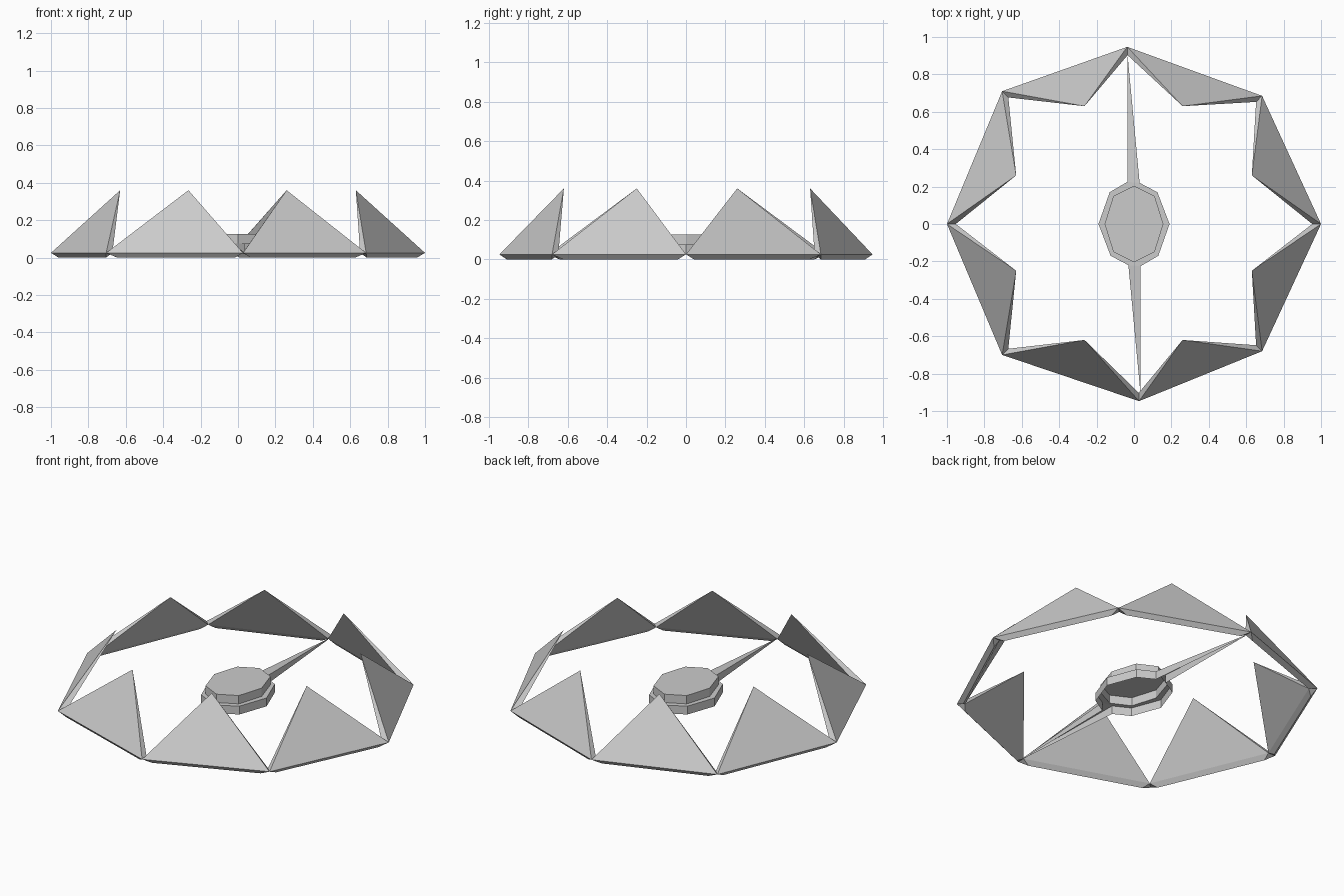
import bpy, bmesh
from mathutils import Vector

if "Cube" in bpy.data.objects:
    bpy.data.objects.remove(bpy.data.objects["Cube"])


def make_object(name, verts, faces):
    bm = bmesh.new()
    vs = [bm.verts.new(v) for v in verts]
    for f in faces:
        bm.faces.new([vs[i] for i in f])
    bmesh.ops.recalc_face_normals(bm, faces=bm.faces[:])
    me = bpy.data.meshes.new(name)
    bm.to_mesh(me)
    bm.free()
    ob = bpy.data.objects.new(name, me)
    bpy.context.collection.objects.link(ob)
    return ob


# Ring of eight leaning triangular spikes
RIM_Z, PEAK_Z = 0.025, 0.36
corners = [(1, 0), (0.685, 0.685), (-0.036, 0.947), (-0.705, 0.71),
           (-1, 0), (-0.705, -0.70), (0.027, -0.947), (0.685, -0.68)]
peaks = [(0.63, 0.26), (0.26, 0.63), (-0.265, 0.63), (-0.63, 0.26),
         (-0.63, -0.25), (-0.265, -0.62), (0.26, -0.62), (0.63, -0.25)]

for i, peak in enumerate(peaks):
    a = Vector((*corners[i], RIM_Z))
    b = Vector((*corners[(i + 1) % 8], RIM_Z))
    ai, bi = (Vector((p.x * 0.953, p.y * 0.953, RIM_Z)) for p in (a, b))
    along = (b - a).normalized() * 0.045
    keel_a = (a + ai) / 2 + along
    keel_b = (b + bi) / 2 - along
    keel_a.z = keel_b.z = 0
    make_object(f"ring_spike_{i + 1}",
                [a, b, ai, bi, keel_a, keel_b, (*peak, PEAK_Z)],
                [(0, 1, 6), (3, 2, 6), (2, 0, 6), (1, 3, 6),
                 (0, 4, 5, 1), (2, 3, 5, 4), (0, 2, 4), (1, 5, 3)])

# Stepped hub with two needles: a shell open underneath
TOP_Z, STEP_Z, BASE_Z = 0.125, 0.075, 0.025
half = [(0.19, 0), (0.125, 0.17), (0.03, 0.22), (-0.034, 0.90),
        (-0.036, 0.225), (-0.13, 0.17)]
outline = half + [(-x, -y) for x, y in half]
cap_half = [(0.157, 0), (0.11, 0.15), (0, 0.205), (-0.11, 0.15)]
cap = cap_half + [(-x, -y) for x, y in cap_half]
tips = (3, 9)

n, m = len(outline), len(cap)
verts = [(x, y, BASE_Z if i not in tips else 0.02) for i, (x, y) in enumerate(outline)]
verts += [(x, y, STEP_Z if i not in tips else 0.025) for i, (x, y) in enumerate(outline)]
verts += [(x, y, STEP_Z) for x, y in cap]
verts += [(x, y, TOP_Z) for x, y in cap]
s, c, t = n, 2 * n, 2 * n + m

faces = [(i, (i + 1) % n, s + (i + 1) % n, s + i) for i in range(n)]
faces += [(c + i, c + (i + 1) % m, t + (i + 1) % m, t + i) for i in range(m)]
faces.append(tuple(t + i for i in range(m)))
# Step ledge and needle tops, one half then its half-turn copy
for k in (0, 1):
    o = lambda j: s + (j + 6 * k) % n
    q = lambda j: c + (j + 4 * k) % m
    faces += [(o(0), o(1), q(1), q(0)), (o(1), o(2), q(2), q(1)),
              (o(2), o(4), q(2)), (o(2), o(3), o(4)),
              (o(4), o(5), q(3), q(2)), (o(5), o(6), q(4), q(3))]
make_object("hub_and_needles", verts, faces)
